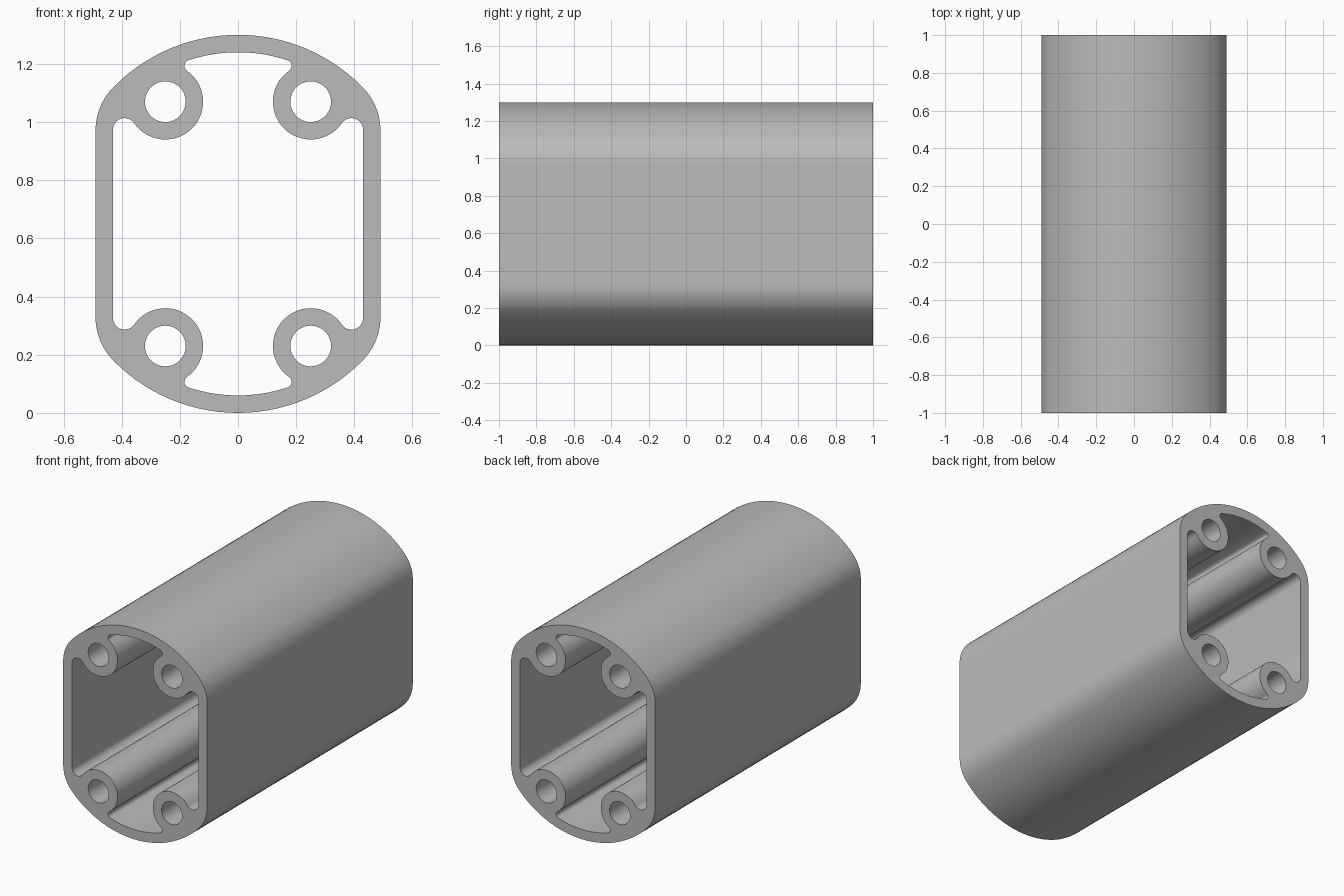
import bpy, bmesh
from math import cos, sin, pi, atan2, hypot, sqrt

cube = bpy.data.objects.get("Cube")
if cube:
    bpy.data.objects.remove(cube, do_unlink=True)

LENGTH = 2.0
HALF_W, HALF_H, WALL = 0.49, 0.65, 0.06
CROWN_R = 0.60                       # radius of the domed top and bottom
CROWN = (0, HALF_H - CROWN_R)
BOSS, BOSS_R, HOLE_R = (0.25, 0.42), 0.13, 0.07
POCKET_R, FILLET_R = 0.04, 0.02


def arc(c, r, a, b, n):
    return [(c[0] + r * cos(a + (b - a) * i / n), c[1] + r * sin(a + (b - a) * i / n))
            for i in range(n + 1)]


def angle(p, q):
    return atan2(q[1] - p[1], q[0] - p[0])


def mirror_quarter(quarter):
    """Mirror a quarter outline (side wall to top centre) into a closed loop."""
    upper = quarter + [(-x, z) for x, z in reversed(quarter[:-1])]
    return clean(upper + [(-x, -z) for x, z in upper])


def clean(points):
    return [p for i, p in enumerate(points)
            if hypot(p[0] - points[i - 1][0], p[1] - points[i - 1][1]) > 1e-5]


def circle_meet(p, rp, q, rq):
    """Upper left meeting point of two circles."""
    d = hypot(q[0] - p[0], q[1] - p[1])
    ux, uz = (q[0] - p[0]) / d, (q[1] - p[1]) / d
    a = (rp * rp - rq * rq + d * d) / (2 * d)
    h = sqrt(rp * rp - a * a)
    return (p[0] + a * ux - h * uz, p[1] + a * uz + h * ux)


# Outer outline: straight side, rounded corner, domed crown
corner_z = 0.32
dz = corner_z - CROWN[1]
corner_r = (CROWN_R**2 - HALF_W**2 - dz**2) / (2 * (CROWN_R - HALF_W))
corner = (HALF_W - corner_r, corner_z)
turn = angle(CROWN, corner)
outer = mirror_quarter(arc(corner, corner_r, 0, turn, 14)
                       + arc(CROWN, CROWN_R, turn, pi / 2, 14))

# Inner outline: side pocket, screw boss, small fillet, inner crown
pocket_x = HALF_W - WALL - POCKET_R
reach = BOSS_R + POCKET_R
pocket = (pocket_x, BOSS[1] - sqrt(reach**2 - (pocket_x - BOSS[0])**2))
inner_r = CROWN_R - WALL
fillet = circle_meet(CROWN, inner_r - FILLET_R, BOSS, BOSS_R + FILLET_R)
to_boss = angle(pocket, BOSS)
boss_end = angle(BOSS, fillet) - 2 * pi
crown_start = angle(CROWN, fillet)
inner = mirror_quarter(arc(pocket, POCKET_R, 0, to_boss, 12)
                       + arc(BOSS, BOSS_R, to_boss - pi, boss_end, 28)
                       + arc(fillet, FILLET_R, angle(fillet, BOSS), crown_start, 8)
                       + arc(CROWN, inner_r, crown_start, pi / 2, 8))

# Screw holes through the four bosses
holes = [arc((sx * BOSS[0], sz * BOSS[1]), HOLE_R, 0, 2 * pi, 40)[:-1]
         for sx in (-1, 1) for sz in (-1, 1)]

# Fill the section and extrude it along the length
bm = bmesh.new()
edges = []
for loop in [outer, inner] + holes:
    verts = [bm.verts.new((x, -LENGTH / 2, z + HALF_H)) for x, z in loop]
    edges += [bm.edges.new((verts[i - 1], verts[i])) for i in range(len(verts))]
bmesh.ops.triangle_fill(bm, edges=edges, use_beauty=True, normal=(0, -1, 0))
ext = bmesh.ops.extrude_face_region(bm, geom=bm.faces[:])
moved = [g for g in ext["geom"] if isinstance(g, bmesh.types.BMVert)]
bmesh.ops.translate(bm, verts=moved, vec=(0, LENGTH, 0))
bmesh.ops.recalc_face_normals(bm, faces=bm.faces[:])

mesh = bpy.data.meshes.new("extruded_housing")
bm.to_mesh(mesh)
bm.free()
housing = bpy.data.objects.new("extruded_housing", mesh)
bpy.context.collection.objects.link(housing)

# Plain grey metal
grey = bpy.data.materials.new("metal_grey")
grey.use_nodes = True
colour = (0.5, 0.5, 0.5, 1)
grey.diffuse_color = colour
grey.node_tree.nodes["Principled BSDF"].inputs["Base Color"].default_value = colour
mesh.materials.append(grey)

bpy.ops.object.select_all(action="DESELECT")
housing.select_set(True)
bpy.context.view_layer.objects.active = housing
bpy.ops.object.shade_smooth_by_angle(angle=pi / 6)
